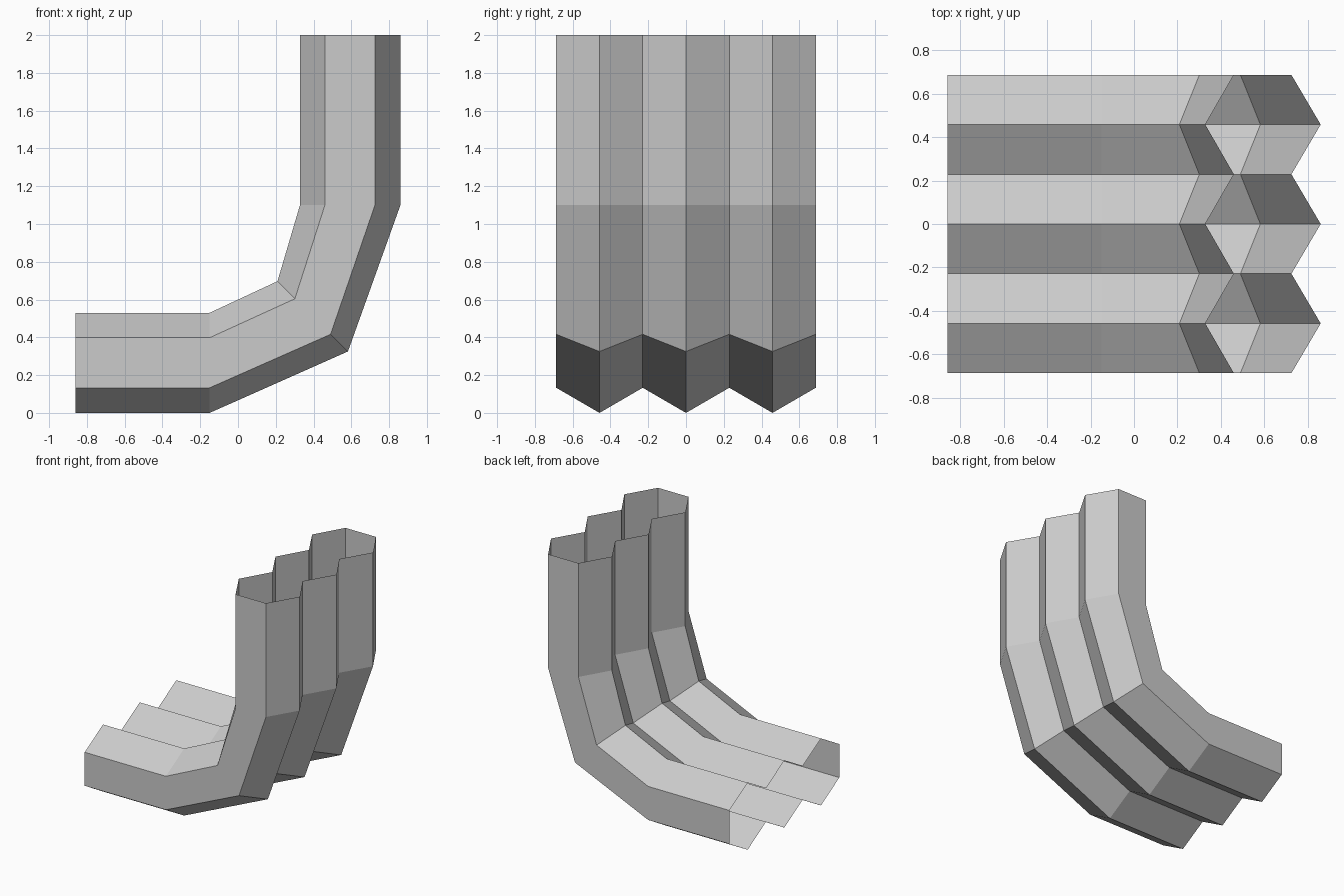
import bpy, bmesh

if "Cube" in bpy.data.objects:
    bpy.data.objects.remove(bpy.data.objects["Cube"])

# Four (x, z) rails of the elbow at each station, from the upright end to the flat end:
# outer ridge, outer groove, inner groove, inner ridge
stations = [
    ((0.86, 2.0), (0.725, 2.0), (0.46, 2.0), (0.328, 2.0)),
    ((0.86, 1.10), (0.725, 1.10), (0.46, 1.10), (0.328, 1.10)),
    ((0.582, 0.325), (0.49, 0.416), (0.301, 0.604), (0.209, 0.697)),
    ((-0.15, 0.0), (-0.15, 0.133), (-0.15, 0.398), (-0.15, 0.53)),
    ((-0.86, 0.0), (-0.86, 0.133), (-0.86, 0.398), (-0.86, 0.53)),
]
HALF = 0.229   # half the width of one hexagonal channel
STEPS = range(-3, 4)


def section(bm, rails):
    """Closed zigzag outline of three joined hexagonal channels."""
    ridge_o, groove_o, groove_i, ridge_i = rails
    points = [(i, groove_o if i % 2 else ridge_o) for i in STEPS]
    points += [(i, groove_i if i % 2 else ridge_i) for i in reversed(STEPS)]
    return [bm.verts.new((p[0], i * HALF, p[1])) for i, p in points]


# Bent triple duct, open at both ends
bm = bmesh.new()
rings = [section(bm, rails) for rails in stations]
for a, b in zip(rings, rings[1:]):
    for k in range(len(a)):
        n = (k + 1) % len(a)
        bm.faces.new((a[k], a[n], b[n], b[k]))
bmesh.ops.recalc_face_normals(bm, faces=bm.faces)

mesh = bpy.data.meshes.new("bent_triple_duct")
bm.to_mesh(mesh)
bm.free()
duct = bpy.data.objects.new("bent_triple_duct", mesh)
bpy.context.collection.objects.link(duct)
